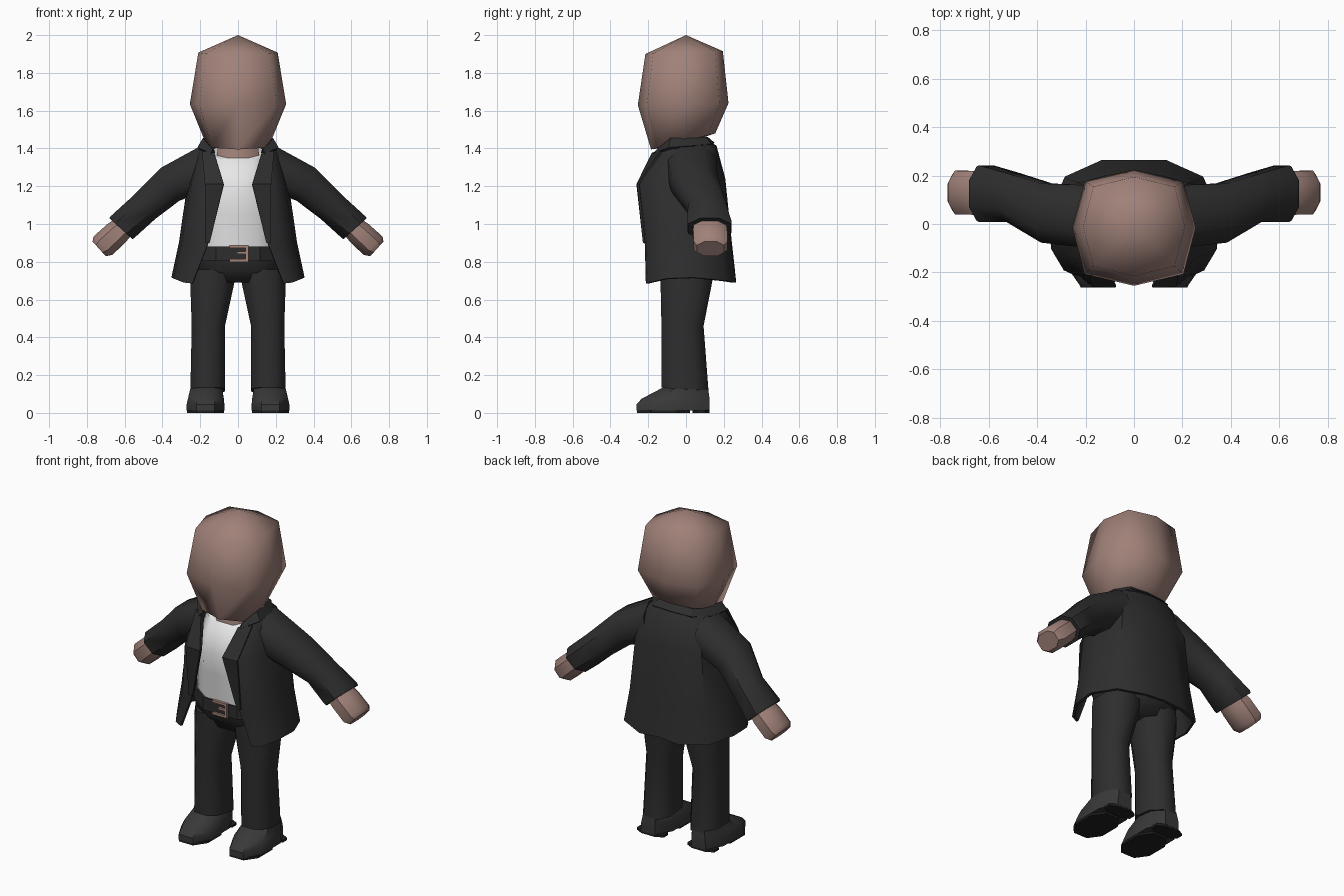
import bpy, bmesh, math
from mathutils import Vector

if "Cube" in bpy.data.objects:
    bpy.data.objects.remove(bpy.data.objects["Cube"], do_unlink=True)


def material(name, r, g, b):
    m = bpy.data.materials.new(name)
    m.use_nodes = True
    m.diffuse_color = (r, g, b, 1)
    bsdf = next(n for n in m.node_tree.nodes if n.type == 'BSDF_PRINCIPLED')
    bsdf.inputs["Base Color"].default_value = (r, g, b, 1)
    bsdf.inputs["Roughness"].default_value = 0.8
    return m


SKIN = material("skin", .35, .22, .19)
SUIT = material("suit_black", .027, .027, .027)
SHIRT = material("shirt_white", .8, .8, .8)
SHOE = material("shoe_grey", .04, .04, .04)
SOLE = material("sole_black", .015, .015, .015)
BUCKLE = material("buckle_copper", .4, .24, .19)

# Unit cross-sections: flat-sided octagon, and rounded square with mid points
K = .48
FLAT = [(1, -K), (1, K), (K, 1), (-K, 1), (-1, K), (-1, -K), (-K, -1), (K, -1)]
C = .8
ROUND = [(1, 0), (C, C), (0, 1), (-C, C), (-1, 0), (-C, -C), (0, -1), (C, -C)]


def ring(cx, hx, y0, y1, z0, z1=None, shape=FLAT):
    """Level ring from y0 to y1; height runs from z0 (front) to z1 (back)."""
    z1 = z0 if z1 is None else z1
    return [(cx + u * hx, y0 + (v + 1) / 2 * (y1 - y0), z0 + (v + 1) / 2 * (z1 - z0))
            for u, v in shape]


def limb_ring(x, y, z, tilt, h, hy):
    """Ring across a limb that lies in the xz plane."""
    a = math.radians(tilt)
    return [(x + u * h * math.sin(a), y + v * hy, z + u * h * math.cos(a)) for u, v in FLAT]


def build(name, rows, mat, closed=True, mirror=False, thick=0, angle=45, tips=(None, None)):
    """Skin rows of points into a surface, with caps or pointed tips when closed."""
    bm = bmesh.new()
    vs = [[bm.verts.new(p) for p in r] for r in rows]
    n = len(rows[0])
    for a, b in zip(vs, vs[1:]):
        for i in range(n if closed else n - 1):
            j = (i + 1) % n
            bm.faces.new((a[i], a[j], b[j], b[i]))
    if closed:
        for r, tip in ((vs[0], tips[0]), (vs[-1], tips[1])):
            if tip is None:
                bm.faces.new(r)
            else:
                t = bm.verts.new(tip)
                for i in range(n):
                    bm.faces.new((r[i], r[(i + 1) % n], t))
    bmesh.ops.recalc_face_normals(bm, faces=bm.faces)
    me = bpy.data.meshes.new(name)
    bm.to_mesh(me)
    bm.free()
    ob = bpy.data.objects.new(name, me)
    bpy.context.collection.objects.link(ob)
    me.materials.append(mat)
    bpy.ops.object.select_all(action='DESELECT')
    ob.select_set(True)
    bpy.context.view_layer.objects.active = ob
    if mirror:
        ob.modifiers.new("Mirror", 'MIRROR').merge_threshold = .0005
    if thick:
        s = ob.modifiers.new("Solidify", 'SOLIDIFY')
        s.thickness, s.offset = thick, 0
    for m in list(ob.modifiers):
        bpy.ops.object.modifier_apply(modifier=m.name)
    bpy.ops.object.shade_smooth_by_angle(angle=math.radians(angle))
    return ob


def bar(name, x0, x1, y0, y1, z0, z1, mat, mirror=False):
    corners = [(x0, y0), (x1, y0), (x1, y1), (x0, y1)]
    return build(name, [[(x, y, z) for x, y in corners] for z in (z0, z1)],
                 mat, mirror=mirror, angle=30)


# Head and neck
build("head", [
    ring(0, .175, -.185, .155, 1.395, 1.48, ROUND),
    ring(0, .255, -.255, .225, 1.63, 1.64, ROUND),
    ring(0, .21, -.215, .195, 1.9, 1.915, ROUND),
], SKIN, angle=80, tips=((0, -.02, 1.42), (0, 0, 2)))
build("neck", [ring(0, .12, -.135, .08, 1.3), ring(0, .1, -.11, .07, 1.46)], SKIN)

# Shirt, with the neckline dipping at the front
build("shirt", [
    ring(0, .22, -.165, .15, .87),
    ring(0, .21, -.185, .16, 1.05),
    ring(0, .2, -.2, .16, 1.18),
    ring(0, .16, -.145, .11, 1.345, 1.41),
], SHIRT, angle=60)

# Jacket: rows run from the front opening round to the middle of the back
build("jacket", [
    [(.24, -.205, .685), (.285, -.185, .69), (.335, -.1, .71), (.345, .04, .715),
     (.28, .19, .7), (.13, .257, .69), (0, .257, .7)],
    [(.16, -.21, .89), (.23, -.2, .89), (.29, -.12, .9), (.305, .03, .9),
     (.25, .175, .9), (.12, .23, .9), (0, .235, .9)],
    [(.08, -.245, 1.21), (.185, -.24, 1.21), (.24, -.14, 1.21), (.26, .02, 1.21),
     (.22, .165, 1.22), (.11, .195, 1.23), (0, .2, 1.24)],
    [(.125, -.16, 1.37), (.165, -.125, 1.38), (.195, -.07, 1.39), (.205, .02, 1.4),
     (.17, .12, 1.4), (.09, .15, 1.405), (0, .155, 1.41)],
    [(.125, -.13, 1.39), (.14, -.11, 1.41), (.15, -.06, 1.43), (.15, .01, 1.44),
     (.12, .07, 1.45), (.07, .09, 1.45), (0, .09, 1.45)],
], SUIT, closed=False, mirror=True, thick=.016, angle=50)

# Lapels and collar
build("lapels", [
    [(.15, -.222, .9), (.175, -.222, .9)],
    [(.075, -.257, 1.21), (.175, -.254, 1.21)],
    [(.125, -.175, 1.375), (.19, -.13, 1.385)],
], SUIT, closed=False, mirror=True, thick=.012, angle=30)
build("collar", [
    [(.14, -.17, 1.37), (.21, -.09, 1.4), (.2, .04, 1.41), (.13, .13, 1.42), (0, .145, 1.425)],
    [(.13, -.15, 1.39), (.18, -.08, 1.45), (.165, .03, 1.45), (.11, .1, 1.455), (0, .11, 1.455)],
], SUIT, closed=False, mirror=True, thick=.016, angle=30)

# Sleeves and hands
build("sleeves", [
    limb_ring(.17, .03, 1.3, 8, .12, .13),
    limb_ring(.36, .045, 1.21, 30, .1, .122),
    limb_ring(.5, .11, 1.085, 46, .085, .1),
    limb_ring(.61, .125, .985, 48, .085, .117),
    limb_ring(.62, .125, .975, 48, .083, .112),
], SUIT, mirror=True, angle=50)
build("hands", [
    limb_ring(.58, .125, 1.01, 48, .055, .08),
    limb_ring(.64, .128, .955, 48, .068, .09),
    limb_ring(.715, .13, .885, 46, .07, .09),
    limb_ring(.735, .13, .868, 42, .052, .072),
], SKIN, mirror=True, angle=40)

# Trousers
build("hips", [
    ring(0, .13, -.11, .12, .69),
    ring(0, .24, -.145, .15, .76),
    ring(0, .235, -.16, .16, .85),
], SUIT, angle=60)
build("trouser_legs", [
    ring(.16, .092, -.13, .12, .135, .105),
    ring(.157, .088, -.13, .093, .46),
    ring(.135, .118, -.135, .14, .7),
    ring(.13, .115, -.135, .14, .76),
], SUIT, mirror=True, angle=60)

# Belt and open buckle
build("belt", [ring(0, .24, -.175, .17, z) for z in (.805, .882)], SUIT, angle=30)
for part, x0, x1, z0, z1 in (("top", -.045, .055, .874, .888), ("bottom", -.045, .055, .8, .814),
                             ("side", .041, .055, .812, .876), ("prong", -.005, .045, .84, .854)):
    bar("buckle_" + part, x0, x1, -.188, -.172, z0, z1, BUCKLE)

# Shoes with separate sole and heel
build("shoes", [
    ring(.172, .1, -.262, .125, .012),
    ring(.172, .1, -.262, .125, .045),
    ring(.17, .095, -.235, .125, .075),
    ring(.168, .085, -.13, .118, .13, .12),
    ring(.165, .07, -.1, .1, .145, .13),
], SHOE, mirror=True, angle=40)
build("soles", [ring(.172, .098, -.26, .02, z) for z in (0, .014)], SOLE, mirror=True, angle=30)
build("heels", [ring(.172, .092, .035, .124, z) for z in (0, .014)], SOLE, mirror=True, angle=30)
